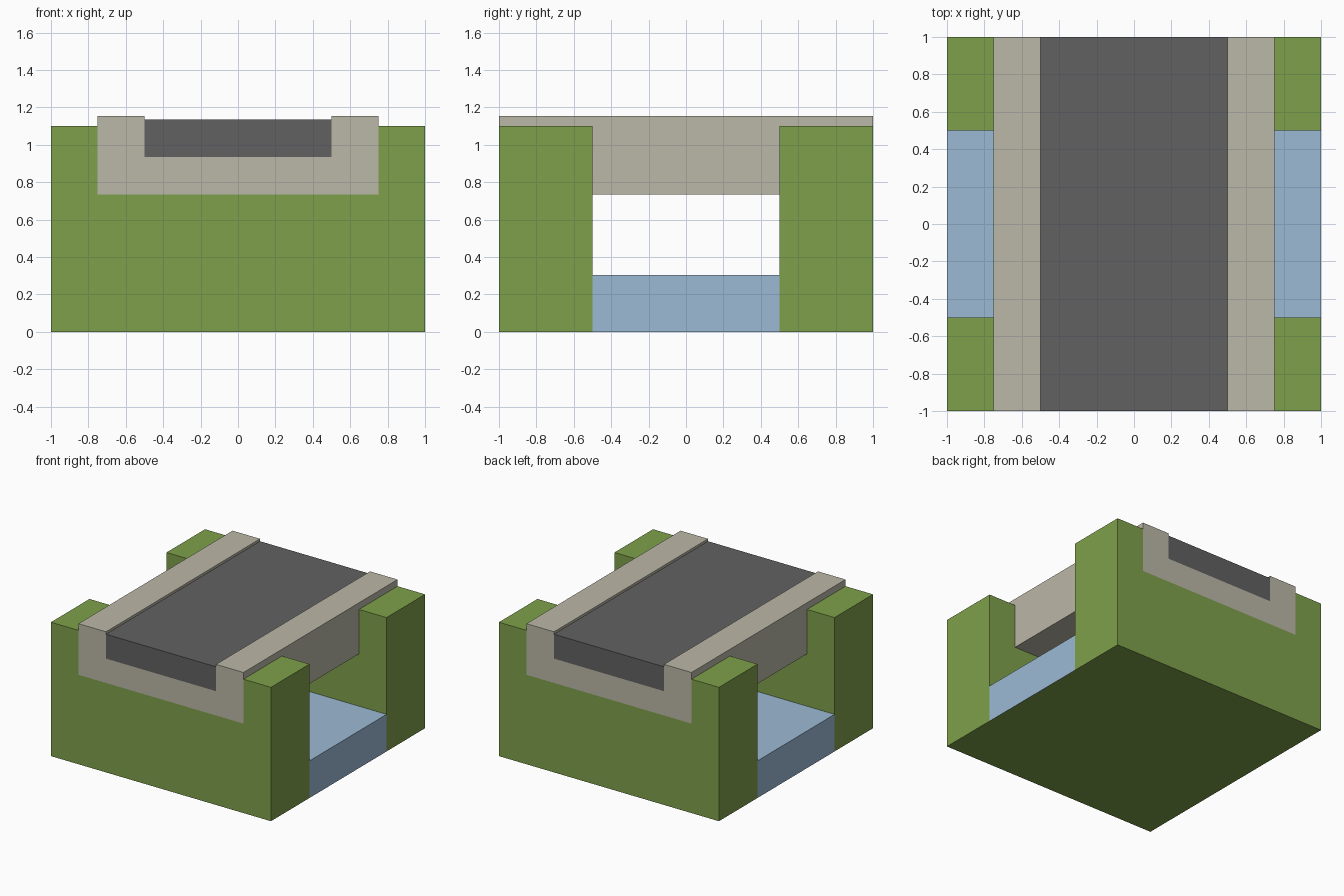
import bpy, bmesh

if "Cube" in bpy.data.objects:
    bpy.data.objects.remove(bpy.data.objects["Cube"])


def material(name, rgb):
    m = bpy.data.materials.new(name)
    m.diffuse_color = (*rgb, 1)
    m.use_nodes = True
    m.node_tree.nodes["Principled BSDF"].inputs["Base Color"].default_value = m.diffuse_color
    return m


GRASS = material("grass", (0.21, 0.35, 0.07))
CONCRETE = material("concrete", (0.50, 0.48, 0.39))
ASPHALT = material("asphalt", (0.12, 0.12, 0.12))
WATER = material("water", (0.33, 0.49, 0.66))


def finish(name, bm, mat):
    mesh = bpy.data.meshes.new(name)
    bm.to_mesh(mesh)
    bm.free()
    mesh.materials.append(mat)
    obj = bpy.data.objects.new(name, mesh)
    bpy.context.collection.objects.link(obj)
    return obj


def extruded(name, profile, y0, y1, mat, open_bottom=False):
    """Extrude an x/z profile from y0 to y1."""
    bm = bmesh.new()
    face = bm.faces.new([bm.verts.new((x, y0, z)) for x, z in profile])
    ext = bmesh.ops.extrude_face_region(bm, geom=[face], use_keep_orig=True)
    new_verts = [g for g in ext["geom"] if isinstance(g, bmesh.types.BMVert)]
    bmesh.ops.translate(bm, verts=new_verts, vec=(0, y1 - y0, 0))
    bmesh.ops.recalc_face_normals(bm, faces=bm.faces)
    if open_bottom:
        low = [f for f in bm.faces if all(v.co.z < 1e-5 for v in f.verts)]
        bmesh.ops.delete(bm, geom=low, context='FACES')
    return finish(name, bm, mat)


def rect(half, z0, z1):
    return [(-half, z0), (half, z0), (half, z1), (-half, z1)]


def trough(half, inner, z0, floor, z1):
    """U-shaped section: outer half width, inner half width, heights."""
    return [(-half, z0), (half, z0), (half, z1), (inner, z1),
            (inner, floor), (-inner, floor), (-inner, z1), (-half, z1)]


# River banks, notched to carry the bridge
bank = trough(1.0, 0.75, 0.0, 0.735, 1.10)
extruded("front_bank", bank, -1.0, -0.5, GRASS)
extruded("back_bank", bank, 0.5, 1.0, GRASS)

# Riverbed closing the underside between the banks
bm = bmesh.new()
bm.faces.new([bm.verts.new(p) for p in
              ((-1, -0.5, 0), (-1, 0.5, 0), (1, 0.5, 0), (1, -0.5, 0))])
finish("riverbed", bm, GRASS)

# Water resting on the riverbed
extruded("river", rect(1.0, 0.0, 0.305), -0.5, 0.5, WATER, open_bottom=True)

# Bridge deck with raised kerbs, and the road set into it
extruded("bridge_deck", trough(0.75, 0.5, 0.735, 0.935, 1.155), -1.0, 1.0, CONCRETE)
extruded("road", rect(0.5, 0.935, 1.135), -1.0, 1.0, ASPHALT)
